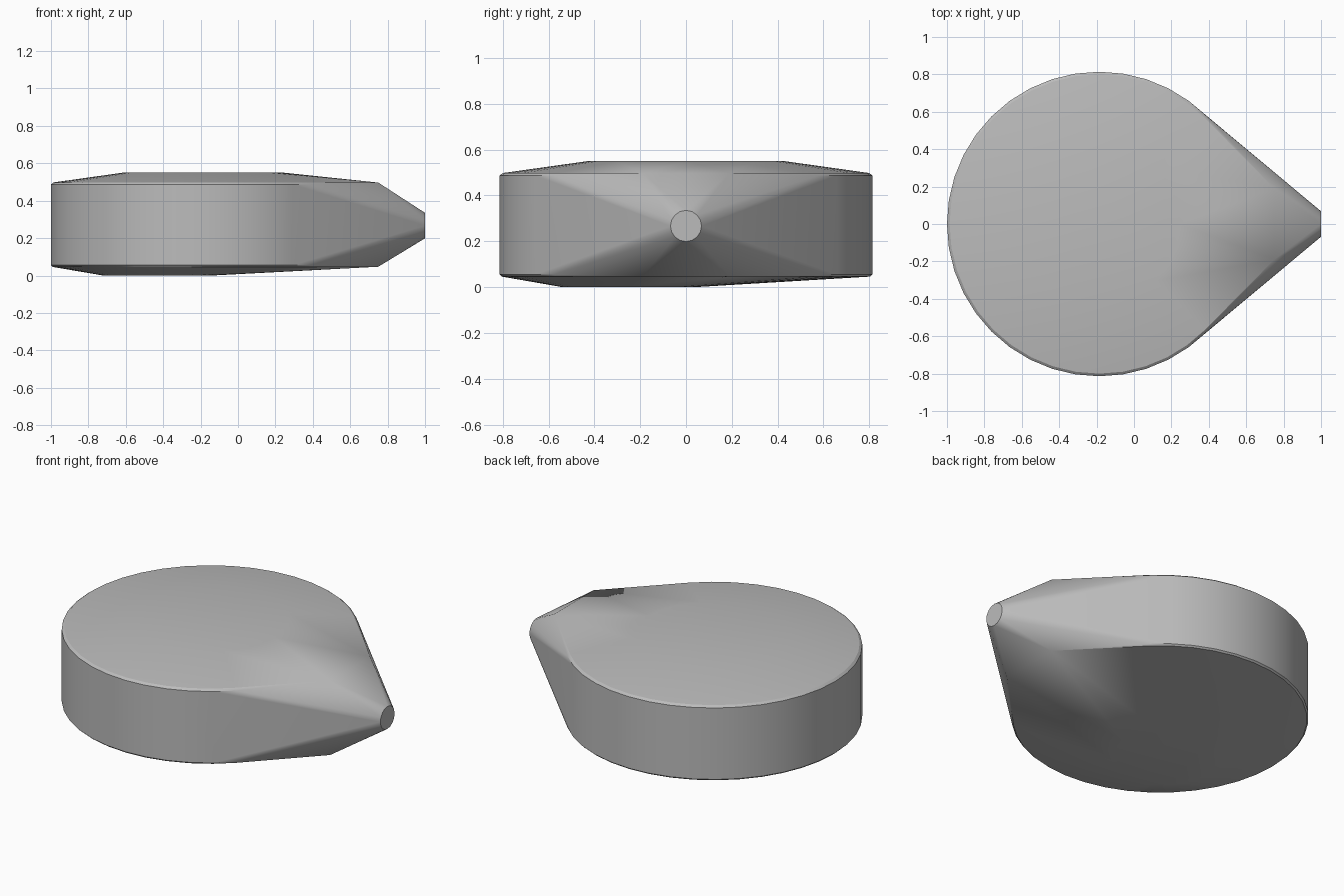
import bpy, bmesh, math

cube = bpy.data.objects.get("Cube")
if cube:
    bpy.data.objects.remove(cube, do_unlink=True)

# One plain grey
grey = bpy.data.materials.new("plain grey")
grey.use_nodes = True
colour = (0.5, 0.5, 0.5, 1)
grey.diffuse_color = colour
grey.node_tree.nodes["Principled BSDF"].inputs["Base Color"].default_value = colour

bm = bmesh.new()


def ring(cx, cy, z, radius, count=40):
    for i in range(count):
        a = math.tau * i / count
        bm.verts.new((cx + radius * math.cos(a), cy + radius * math.sin(a), z))


# Drum: wall with a narrow rim bevel, and a slightly domed top
CX = -0.186
for z, radius in ((0.046, 0.805), (0.055, 0.814), (0.487, 0.814), (0.498, 0.8), (0.55, 0.43)):
    ring(CX, 0, z, radius)

# Shallow off-centre foot
ring(-0.43, -0.25, 0, 0.29, 24)

# Shoulders of the tapering snout
for y in (-0.19, 0.19):
    for z in (0.047, 0.497):
        bm.verts.new((0.75, y, z))

# Round snout tip
for i in range(16):
    a = math.tau * i / 16
    bm.verts.new((1, 0.068 * math.cos(a), 0.267 + 0.068 * math.sin(a)))

# Stretch a skin over all the sections
hull = bmesh.ops.convex_hull(bm, input=bm.verts[:])
loose = [v for v in bm.verts if not v.link_faces]
bmesh.ops.delete(bm, geom=loose, context="VERTS")
bmesh.ops.dissolve_limit(bm, angle_limit=math.radians(0.3), verts=bm.verts[:], edges=bm.edges[:])
bmesh.ops.recalc_face_normals(bm, faces=bm.faces[:])

mesh = bpy.data.meshes.new("teardrop_body")
bm.to_mesh(mesh)
bm.free()
mesh.materials.append(grey)
body = bpy.data.objects.new("teardrop_body", mesh)
bpy.context.collection.objects.link(body)

bpy.ops.object.select_all(action="DESELECT")
body.select_set(True)
bpy.context.view_layer.objects.active = body
bpy.ops.object.shade_smooth_by_angle(angle=math.radians(30))
